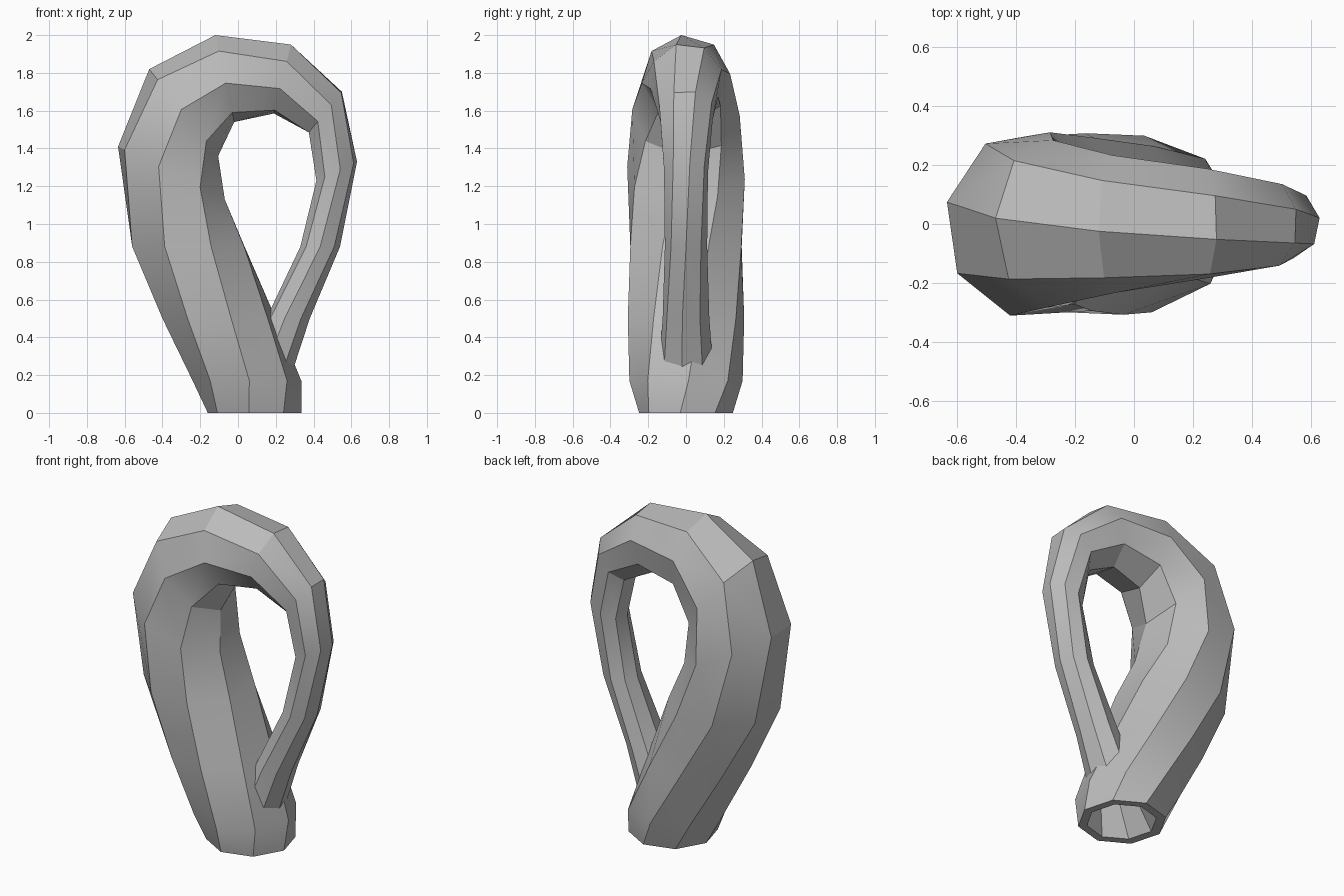
import bpy, bmesh, math
from mathutils import Vector

cube = bpy.data.objects.get("Cube")
if cube:
    bpy.data.objects.remove(cube, do_unlink=True)

SIDES = 8
STEP = 360 / SIDES

# Rings along the tube: outer x, z, inner x, z, half width in y, twist in degrees
RINGS = [
    (-0.16, 0.00, 0.335, 0.00, 0.25, 52),
    (-0.24, 0.17, 0.335, 0.17, 0.30, 42.5),
    (-0.40, 0.50, 0.20, 0.50, 0.315, 33),
    (-0.56, 0.88, 0.035, 0.88, 0.318, 23),
    (-0.635, 1.41, -0.07, 1.13, 0.32, 13.5),
    (-0.47, 1.82, -0.105, 1.36, 0.285, 4),
    (-0.12, 2.00, -0.02, 1.54, 0.235, -6),
    (0.28, 1.95, 0.19, 1.585, 0.195, -15.5),
    (0.55, 1.70, 0.375, 1.485, 0.15, -25.5),
    (0.63, 1.33, 0.415, 1.23, 0.118, -35),
    (0.54, 0.88, 0.33, 0.88, 0.112, -45),
    (0.38, 0.50, 0.15, 0.50, 0.125, -54),
    (0.272, 0.17, 0.00, 0.17, 0.15, -53),
    (0.285, 0.00, -0.105, 0.00, 0.20, -52),
]


def add_ring(bm, ox, oz, ix, iz, half_y, twist):
    """Twisted octagon whose in-plane width reaches the outer and inner points."""
    outer, inner = Vector((ox, 0, oz)), Vector((ix, 0, iz))
    centre, arm = (outer + inner) / 2, (outer - inner) / 2
    angles = [math.radians(twist + STEP * j) for j in range(SIDES)]
    arm /= max(math.cos(a) for a in angles)
    return [bm.verts.new(centre + arm * math.cos(a) + Vector((0, half_y * math.sin(a), 0)))
            for a in angles]


bm = bmesh.new()
rings = [add_ring(bm, *r) for r in RINGS]

# Tube wall; the last band is seen from within, so it faces inward
for i in range(len(rings) - 1):
    a, b = rings[i], rings[i + 1]
    for j in range(SIDES):
        k = (j + 1) % SIDES
        face = bm.faces.new((a[j], b[j], b[k], a[k]))
        if i == len(rings) - 2:
            face.normal_flip()

# Flat rim joining the mouth to the inner tube
mouth, throat = rings[0], rings[-1]
for j in range(SIDES):
    k = (j + 1) % SIDES
    bm.faces.new((mouth[j], mouth[k], throat[(4 - k) % SIDES], throat[(4 - j) % SIDES]))

mesh = bpy.data.meshes.new("looped_bottle")
bm.to_mesh(mesh)
bm.free()

# Plain grey material
grey = bpy.data.materials.new("grey")
grey.use_nodes = True
colour = (0.5, 0.5, 0.5, 1)
grey.diffuse_color = colour
grey.node_tree.nodes["Principled BSDF"].inputs["Base Color"].default_value = colour
mesh.materials.append(grey)

bottle = bpy.data.objects.new("looped_bottle", mesh)
bpy.context.collection.objects.link(bottle)
bpy.ops.object.select_all(action='DESELECT')
bottle.select_set(True)
bpy.context.view_layer.objects.active = bottle
bpy.ops.object.shade_smooth_by_angle(angle=math.radians(30))
